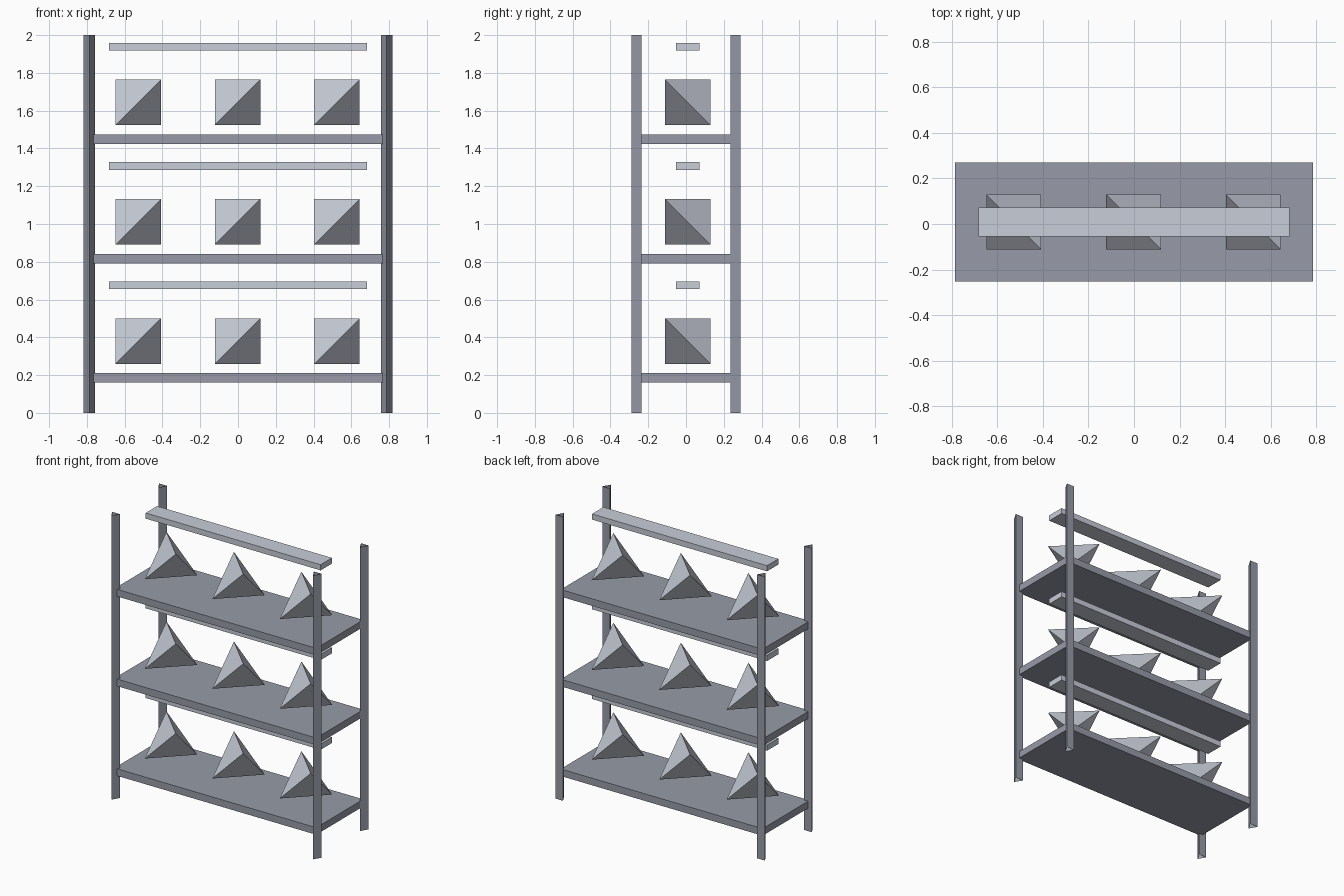
import bpy
import bmesh
import math
from mathutils import Matrix, Vector

if "Cube" in bpy.data.objects:
    bpy.data.objects.remove(bpy.data.objects["Cube"], do_unlink=True)

MID_Y = 0.009             # depth centre of the rack
HALF_W, HALF_D = 0.7865, 0.2615
TIER_STEP = 0.632


def material(name, color):
    mat = bpy.data.materials.new(name)
    mat.use_nodes = True
    mat.diffuse_color = color
    mat.node_tree.nodes["Principled BSDF"].inputs["Base Color"].default_value = color
    return mat


steel = material("grey steel", (0.31, 0.33, 0.39, 1))
pale = material("pale grey", (0.58, 0.61, 0.69, 1))


def add_object(name, bm, mat, location):
    mesh = bpy.data.meshes.new(name)
    bm.to_mesh(mesh)
    bm.free()
    mesh.materials.append(mat)
    obj = bpy.data.objects.new(name, mesh)
    obj.location = location
    bpy.context.collection.objects.link(obj)
    return obj


def box(name, size, mat, location):
    bm = bmesh.new()
    bmesh.ops.create_cube(bm, size=1)
    bmesh.ops.scale(bm, vec=size, verts=bm.verts)
    return add_object(name, bm, mat, location)


def post(name, location):
    # open three-sided tube with one corner pointing to the front
    bm = bmesh.new()
    bmesh.ops.create_cone(bm, cap_ends=False, segments=3, radius1=0.035,
                          radius2=0.035, depth=2)
    corner = bm.verts[:][0].co
    turn = -math.pi / 2 - math.atan2(corner.y, corner.x)
    bmesh.ops.rotate(bm, verts=bm.verts, cent=(0, 0, 0),
                     matrix=Matrix.Rotation(turn, 3, 'Z'))
    return add_object(name, bm, steel, location)


def tetrahedron(name, size, location):
    # regular solid on alternate corners of a cube
    bm = bmesh.new()
    corners = [(-1, -1, -1), (1, -1, 1), (-1, 1, 1), (1, 1, -1)]
    verts = [bm.verts.new(Vector(c) * size / 2) for c in corners]
    for skip in range(4):
        bm.faces.new([v for i, v in enumerate(verts) if i != skip])
    bmesh.ops.recalc_face_normals(bm, faces=bm.faces)
    return add_object(name, bm, pale, location)


# Corner posts
for side, x in (("right", -HALF_W), ("left", HALF_W)):
    for end, y in (("front", MID_Y - HALF_D), ("back", MID_Y + HALF_D)):
        post(f"{end}_{side}_post", (x, y, 1))

# Three tiers: shelf, displayed solids and light bar
for tier, label in enumerate(("lower", "middle", "upper")):
    z = tier * TIER_STEP
    box(f"{label}_shelf", (2 * HALF_W, 2 * HALF_D, 0.05), steel, (0, MID_Y, 0.185 + z))
    box(f"{label}_bar", (1.364, 0.126, 0.04), pale, (0, MID_Y, 0.675 + z))
    for n, spot in enumerate(("right", "centre", "left")):
        tetrahedron(f"{label}_{spot}_tetrahedron", 0.241,
                    ((n - 1) * 0.526 - 0.002, MID_Y, 0.38 + z))
